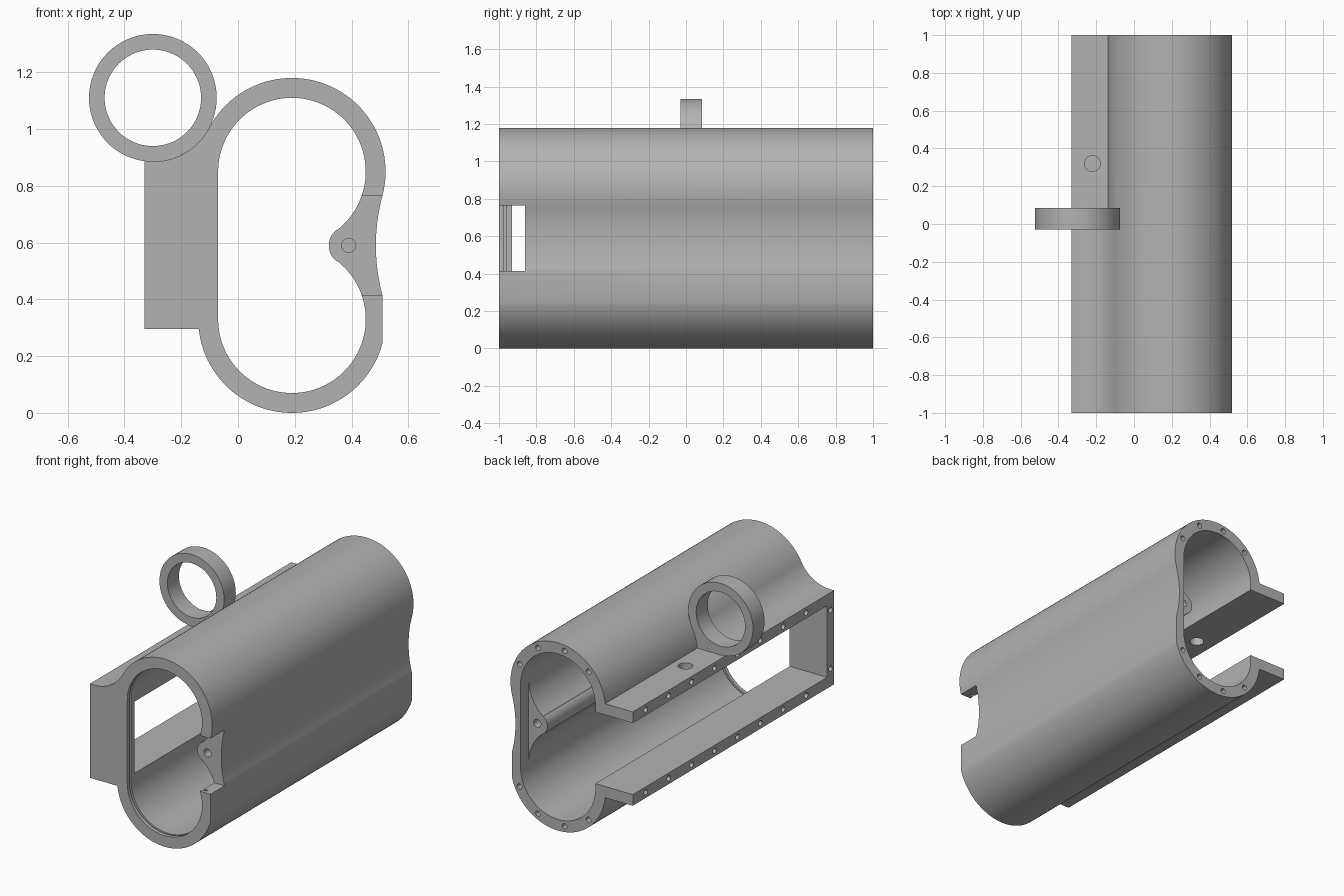
import bpy, bmesh, math
from mathutils import Matrix, Vector

old = bpy.data.objects.get("Cube")
if old:
    bpy.data.objects.remove(old, do_unlink=True)

CX, HI, LO, MID = 0.19, 0.85, 0.33, 0.59   # lobe centres of the housing
R_OUT, R_IN = 0.33, 0.26
RING_X, RING_Z, RING_R = -0.30, 1.11, 0.225

grey = bpy.data.materials.new("plain grey")
grey.use_nodes = True
colour = (0.45, 0.45, 0.45, 1)
grey.diffuse_color = colour
grey.node_tree.nodes["Principled BSDF"].inputs["Base Color"].default_value = colour


def arc(cx, cz, r, a0, a1, n=32):
    angles = [math.radians(a0 + (a1 - a0) * i / n) for i in range(n + 1)]
    return [(cx + r * math.cos(a), cz + r * math.sin(a)) for a in angles]


def make(name, bm):
    bmesh.ops.remove_doubles(bm, verts=bm.verts[:], dist=1e-5)
    bmesh.ops.recalc_face_normals(bm, faces=bm.faces[:])
    mesh = bpy.data.meshes.new(name)
    bm.to_mesh(mesh)
    bm.free()
    mesh.materials.append(grey)
    obj = bpy.data.objects.new(name, mesh)
    bpy.context.collection.objects.link(obj)
    return obj


def prism(name, outline, y0, y1):
    """Extrude an x-z outline along y."""
    bm = bmesh.new()
    pts = []
    for p in outline:
        if not pts or (Vector(p) - Vector(pts[-1])).length > 1e-4:
            pts.append(p)
    if (Vector(pts[0]) - Vector(pts[-1])).length < 1e-4:
        pts.pop()
    face = bm.faces.new([bm.verts.new((x, y0, z)) for x, z in pts])
    ext = bmesh.ops.extrude_face_region(bm, geom=[face])["geom"]
    moved = [v for v in ext if isinstance(v, bmesh.types.BMVert)]
    bmesh.ops.translate(bm, verts=moved, vec=(0, y1 - y0, 0))
    return make(name, bm)


def block(name, x0, x1, y0, y1, z0, z1):
    return prism(name, [(x0, z0), (x1, z0), (x1, z1), (x0, z1)], y0, y1)


def drills(name, holes, r, n=20):
    """Cylinders between pairs of points, as one mesh."""
    bm = bmesh.new()
    for a, b in holes:
        a, b = Vector(a), Vector(b)
        d = b - a
        mat = Matrix.Translation((a + b) / 2) @ d.to_track_quat('Z', 'Y').to_matrix().to_4x4()
        bmesh.ops.create_cone(bm, cap_ends=True, segments=n, radius1=r, radius2=r,
                              depth=d.length, matrix=mat)
    return make(name, bm)


def combine(target, tool, operation='DIFFERENCE'):
    mod = target.modifiers.new("join", 'BOOLEAN')
    mod.operation, mod.solver, mod.object = operation, 'EXACT', tool
    bpy.context.view_layer.objects.active = target
    bpy.ops.object.modifier_apply(modifier=mod.name)
    bpy.data.objects.remove(tool, do_unlink=True)


def smooth(obj):
    bpy.ops.object.select_all(action='DESELECT')
    obj.select_set(True)
    bpy.context.view_layer.objects.active = obj
    bpy.ops.object.shade_smooth_by_angle(angle=math.radians(30))


# Outer housing: two lobes, a concave waist and a square side flange
reach = (HI - MID) / math.sin(math.radians(15))
waist_x, waist_r = CX + reach * math.cos(math.radians(15)), reach - R_OUT
touch = 180 - math.degrees(math.atan2(RING_Z - HI, CX - RING_X))
lobes = (arc(CX, LO, R_OUT, 186.1, 345, 48) + arc(waist_x, MID, waist_r, 195, 165, 16)
         + arc(CX, HI, R_OUT, -15, touch, 48))
corner = [(-0.33, 0.885), (-0.33, 0.295)]
fillet = arc(RING_X, RING_Z, RING_R, touch - 180, -90, 20)
housing = prism("housing", lobes + fillet + corner, -1, 0.085)
rear = prism("rear", lobes + arc(CX, HI, R_OUT, touch, 173.9, 8) + corner, 0.085, 1)
combine(housing, rear, 'UNION')

# Twin bore with a rounded ridge between the lobes
bore = (arc(CX, HI, R_IN, -52, 180, 56) + arc(CX, LO, R_IN, 180, 412, 56)
        + arc(0.39, MID, 0.07, 232, 128, 20))
combine(housing, prism("bore", bore, -1.1, 1.1))

# Side window, front notch and rear ridge recess
combine(housing, block("window", -0.4, 0.1, -0.93, 1.1, 0.365, 0.815))
combine(housing, block("notch", 0.2, 0.7, -1.1, -0.86, 0.415, 0.765))
combine(housing, block("recess", 0.2, 0.45, 0.92, 1.1, LO + 0.01, HI - 0.01))

# Seal groove near the front
groove = arc(CX, HI, 0.275, 0, 180, 48) + arc(CX, LO, 0.275, 180, 360, 48)
combine(housing, prism("groove", groove, -0.977, -0.963))

# Screw holes: flange faces, rear rim and ridge ends
holes = []
for s in (-1, 1):
    for k in range(8):
        y, z = 0.87 - 0.2275 * k, MID + s * 0.26
        holes.append(((-0.4, y, z), (-0.25, y, z)))
    z = MID + s * 0.185
    holes.append(((-0.4, -0.965, z), (-0.25, -0.965, z)))
    for a in (25, 62, 99, 136):
        t = math.radians(a)
        x, z = CX + 0.295 * math.cos(t), MID + s * (0.26 + 0.295 * math.sin(t))
        holes.append(((x, 0.9, z), (x, 1.1, z)))
combine(housing, drills("screw_holes", holes, 0.017))
combine(housing, drills("ridge_holes", [((0.39, -0.95, MID), (0.39, -0.7, MID)),
                                        ((0.39, 0.75, MID), (0.39, 0.97, MID))], 0.025))
combine(housing, drills("port", [((-0.22, 0.32, 0.7), (-0.22, 0.32, 1))], 0.042, 32))
smooth(housing)

# Carrying ring resting in the fillet
ring = prism("mounting_ring", arc(RING_X, RING_Z, RING_R, 0, 360, 72), -0.03, 0.085)
combine(ring, prism("ring_bore", arc(RING_X, RING_Z, 0.17, 0, 360, 72), -0.2, 0.2))
smooth(ring)
